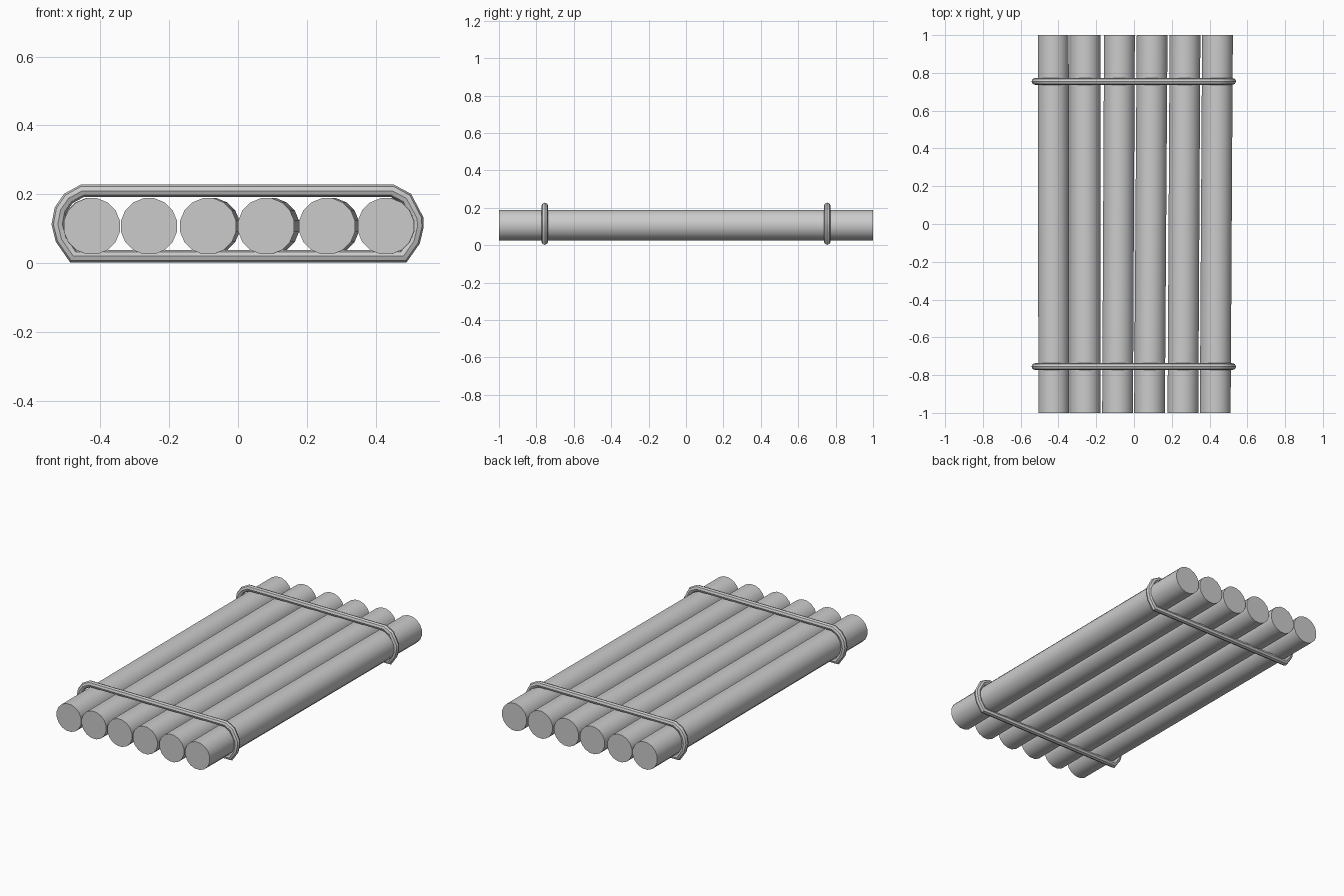
import bpy, bmesh
from math import cos, sin, tau

if "Cube" in bpy.data.objects:
    bpy.data.objects.remove(bpy.data.objects["Cube"])

SIDES, R, LOG_Z = 16, 0.083, 0.107


def finish(name, bm):
    bmesh.ops.recalc_face_normals(bm, faces=bm.faces)
    mesh = bpy.data.meshes.new(name)
    bm.to_mesh(mesh)
    bm.free()
    ob = bpy.data.objects.new(name, mesh)
    bpy.context.collection.objects.link(ob)
    bpy.ops.object.select_all(action='DESELECT')
    ob.select_set(True)
    bpy.context.view_layer.objects.active = ob
    bpy.ops.object.shade_smooth_by_angle(angle=0.7)
    return ob


def make_log(name, x_front, x_back):
    bm = bmesh.new()
    ends = []
    for x, y in ((x_front, -1), (x_back, 1)):
        ends.append([bm.verts.new((x + R * cos(tau * (i + .5) / SIDES), y,
                                   LOG_Z + R * sin(tau * (i + .5) / SIDES)))
                     for i in range(SIDES)])
    a, b = ends
    for i in range(SIDES):
        j = (i + 1) % SIDES
        bm.faces.new((a[i], a[j], b[j], b[i]))
    bm.faces.new(a)
    bm.faces.new(b)
    return finish(name, bm)


def make_band(name, y, path, r=0.018, sides=8):
    # Mitred round tube swept along a closed path in the xz plane
    bm = bmesh.new()
    n = len(path)
    rings = []
    for k, (x, z) in enumerate(path):
        (px, pz), (qx, qz) = path[k - 1], path[(k + 1) % n]
        l1 = ((x - px) ** 2 + (z - pz) ** 2) ** .5
        l2 = ((qx - x) ** 2 + (qz - z) ** 2) ** .5
        n1 = ((z - pz) / l1, -(x - px) / l1)
        n2 = ((qz - z) / l2, -(qx - x) / l2)
        d = 1 + n1[0] * n2[0] + n1[1] * n2[1]
        mx, mz = (n1[0] + n2[0]) / d, (n1[1] + n2[1]) / d
        rings.append([bm.verts.new((x + mx * r * cos(tau * i / sides),
                                    y + r * sin(tau * i / sides),
                                    z + mz * r * cos(tau * i / sides)))
                      for i in range(sides)])
    for k in range(n):
        a, b = rings[k], rings[(k + 1) % n]
        for i in range(sides):
            j = (i + 1) % sides
            bm.faces.new((a[i], a[j], b[j], b[i]))
    return finish(name, bm)


# Six logs, some slightly skewed: x at the front end, x at the back end
logs = [(-0.425, -0.427), (-0.259, -0.259), (-0.087, -0.077),
        (0.082, 0.096), (0.259, 0.270), (0.430, 0.442)]
for i, (xf, xb) in enumerate(logs):
    make_log(f"log_{i + 1}", xf, xb)

# Two rope bands around the logs
path = [(-0.453, 0.210), (-0.493, 0.188), (-0.516, 0.155), (-0.524, 0.113),
        (-0.513, 0.069), (-0.479, 0.020), (0.481, 0.020), (0.512, 0.064),
        (0.522, 0.106), (0.521, 0.129), (0.490, 0.188), (0.449, 0.210)]
make_band("front_rope", -0.755, path)
make_band("back_rope", 0.755, path)
